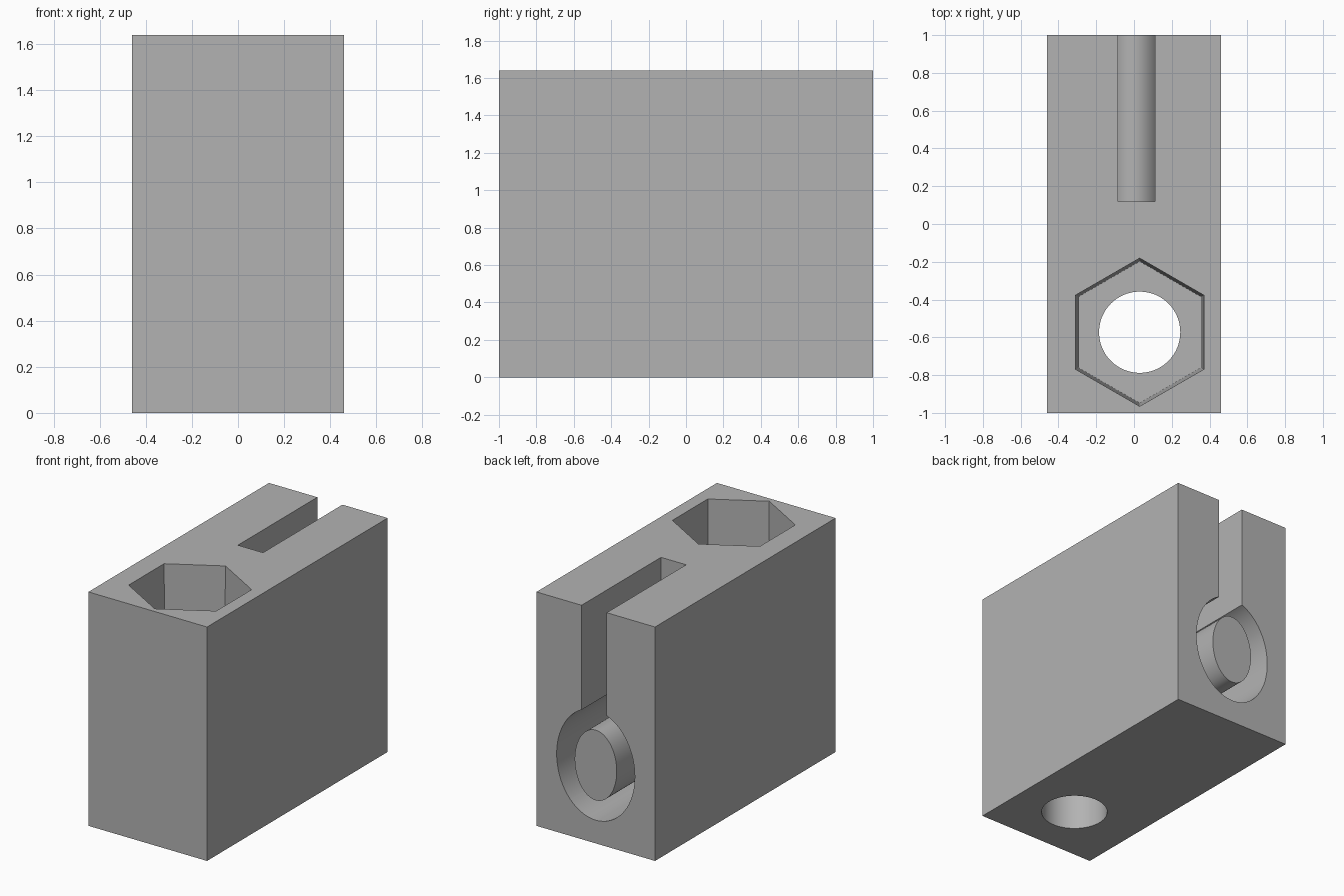
import bpy
import math

if "Cube" in bpy.data.objects:
    bpy.data.objects.remove(bpy.data.objects["Cube"], do_unlink=True)

# Overall sizes
WIDTH, LENGTH, HEIGHT = 0.92, 2.0, 1.64
BORE_X, BORE_Y, NUT_FLOOR = 0.03, -0.573, 0.8
SLOT_END, RING_Z = 0.12, 0.548

grey = bpy.data.materials.new("plain grey")
grey.use_nodes = True
GREY = (0.45, 0.45, 0.45, 1)
grey.diffuse_color = GREY
grey.node_tree.nodes["Principled BSDF"].inputs["Base Color"].default_value = GREY


def finish(name):
    ob = bpy.context.object
    ob.name = ob.data.name = name
    bpy.ops.object.transform_apply(location=True, rotation=True, scale=True)
    ob.data.materials.append(grey)
    return ob


def box(name, x, y, z):
    """Box from (low, high) pairs on each axis."""
    bpy.ops.mesh.primitive_cube_add(size=1, location=[sum(p) / 2 for p in (x, y, z)])
    bpy.context.object.scale = [p[1] - p[0] for p in (x, y, z)]
    return finish(name)


def upright(name, sides, r_low, r_high, low, high, turn=0):
    """Vertical prism or cone on the bore axis."""
    bpy.ops.mesh.primitive_cone_add(
        vertices=sides, radius1=r_low, radius2=r_high, depth=high - low,
        location=(BORE_X, BORE_Y, (low + high) / 2), rotation=(0, 0, turn))
    return finish(name)


def oval_bar(name, half_x, half_z, low, high):
    """Elliptical bar lying along y."""
    bpy.ops.mesh.primitive_cylinder_add(
        vertices=96, radius=1, depth=high - low,
        location=(0, (low + high) / 2, RING_Z), rotation=(math.pi / 2, 0, 0))
    bpy.context.object.scale = (half_x, half_z, 1)
    return finish(name)


def cut(target, cutter):
    cutter.hide_render = True
    mod = target.modifiers.new("cut", 'BOOLEAN')
    mod.operation, mod.solver, mod.object = 'DIFFERENCE', 'EXACT', cutter
    bpy.context.view_layer.objects.active = target
    bpy.ops.object.modifier_apply(modifier=mod.name)
    bpy.data.objects.remove(cutter, do_unlink=True)


def smooth(ob):
    bpy.ops.object.select_all(action='DESELECT')
    ob.select_set(True)
    bpy.context.view_layer.objects.active = ob
    bpy.ops.object.shade_smooth_by_angle(angle=math.radians(25))


# Main block
block = box("block", (-WIDTH / 2, WIDTH / 2), (-LENGTH / 2, LENGTH / 2), (0, HEIGHT))

# Through bore and slightly tapered hexagonal nut pocket
cut(block, upright("bore_cutter", 96, 0.215, 0.215, -0.1, HEIGHT + 0.1))
cut(block, upright("nut_cutter", 6, 0.375, 0.393, NUT_FLOOR, HEIGHT + 0.04))

# Oval channel in the back, opened to the top by a narrow slot
cut(block, oval_bar("channel_cutter", 0.303, 0.385, SLOT_END, 1.1))
cut(block, box("slot_cutter", (-0.085, 0.11), (SLOT_END, 1.1), (RING_Z + 0.3, HEIGHT + 0.1)))
smooth(block)

# Oval core left standing inside the channel
core = oval_bar("channel_core", 0.163, 0.246, SLOT_END - 0.01, LENGTH / 2)
smooth(core)
